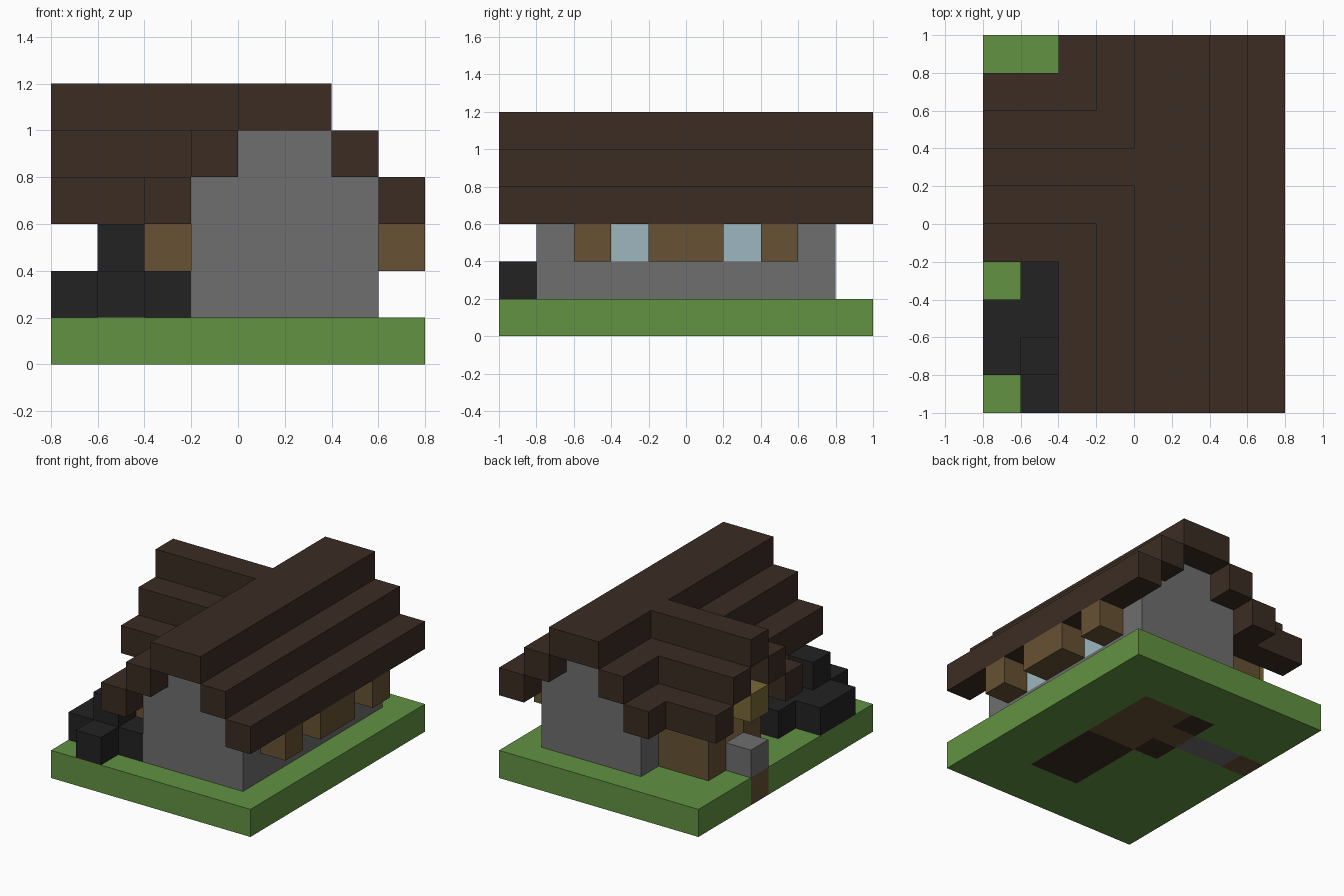
import bpy, bmesh
from mathutils import Vector

cube = bpy.data.objects.get("Cube")
if cube:
    bpy.data.objects.remove(cube, do_unlink=True)

SIZE = 0.2                       # edge of one block
ORIGIN = Vector((-0.8, -1.0, 0))


def linear(c):
    c /= 255
    return c / 12.92 if c <= 0.04045 else ((c + 0.055) / 1.055) ** 2.4


def material(name, *rgb):
    m = bpy.data.materials.new(name)
    m.use_nodes = True
    colour = [linear(c) for c in rgb] + [1]
    m.diffuse_color = colour
    m.node_tree.nodes["Principled BSDF"].inputs["Base Color"].default_value = colour
    return m


grass = material("grass green", 98, 146, 66)
dark_wood = material("dark wood", 59, 44, 35)
stone = material("stone grey", 110, 110, 110)
plank = material("plank brown", 103, 81, 52)
coal = material("rock black", 34, 34, 34)
glass = material("window blue", 157, 182, 191)
glow = material("lantern gold", 122, 104, 56)


def box(xs, ys, zs):
    """Set of block cells; each axis is one index or an inclusive pair."""
    rng = [range(a, a + 1) if isinstance(a, int) else range(a[0], a[1] + 1)
           for a in (xs, ys, zs)]
    return {(x, y, z) for x in rng[0] for y in rng[1] for z in rng[2]}


def part(name, mat, cells):
    """Skin a set of cells with outer faces and merge the flat areas."""
    bm = bmesh.new()
    for cell in cells:
        for axis in range(3):
            for side in (0, 1):
                near = list(cell)
                near[axis] += 2 * side - 1
                if tuple(near) in cells:
                    continue
                u, v = (axis + 1) % 3, (axis + 2) % 3
                ring = [(0, 0), (1, 0), (1, 1), (0, 1)]
                if not side:
                    ring.reverse()
                verts = []
                for du, dv in ring:
                    p = Vector(cell)
                    p[axis] += side
                    p[u] += du
                    p[v] += dv
                    verts.append(bm.verts.new(ORIGIN + p * SIZE))
                bm.faces.new(verts)
    bmesh.ops.remove_doubles(bm, verts=bm.verts, dist=0.001)
    bmesh.ops.dissolve_limit(bm, angle_limit=0.01, verts=bm.verts, edges=bm.edges)
    mesh = bpy.data.meshes.new(name)
    bm.to_mesh(mesh)
    bm.free()
    mesh.materials.append(mat)
    bpy.context.collection.objects.link(bpy.data.objects.new(name, mesh))


# Ground slab with the floors and path let into it
dark_floor = box((4, 5), (2, 4), 0)
plank_floor = box((4, 5), (5, 7), 0) | box(3, 6, 0)
path = box((1, 2), 6, 0)
path_end = box(0, 6, 0)
posts = box(3, 5, (0, 2)) | box(3, 7, (0, 2))
part("ground", grass, box((0, 7), (0, 9), 0)
     - dark_floor - plank_floor - path - path_end - posts)
part("dark_floor", dark_wood, dark_floor)
part("plank_floor", plank, plank_floor)
part("path", stone, path)
part("path_end", plank, path_end)
part("inner_door_posts", dark_wood, posts)

# Windows and stone walls with stepped gables
windows = box(6, 3, 2) | box(6, 6, 2) | box(3, 3, 2)
walls = box(6, (1, 8), (1, 2)) | box(3, (1, 4), (1, 2)) | box(3, 8, (1, 2))
for y in (1, 8):
    walls |= box((3, 6), y, (1, 3)) | box((4, 5), y, 4)
part("stone_walls", stone, walls - windows)
part("windows", glass, windows)

# Plank blocks under the eaves
part("right_eave_blocks", plank, box(7, 2, 2) | box(7, (4, 5), 2) | box(7, 7, 2))
part("left_eave_blocks", plank, box(2, 2, 2) | box(2, 4, 2))

# Side wing with doorway, lantern and step
wing = box(1, (5, 7), 3) | box(1, 6, 4)
for y in (5, 7):
    wing |= box((1, 2), y, (1, 2))
part("wing_walls", plank, wing)
part("lantern", glow, box(0, 6, 3))
part("step", stone, box(0, 6, 1))

# Stepped roof: long main ridge crossed by the wing ridge
part("ridge", dark_wood, box((4, 5), (0, 9), 5) | box((0, 3), 6, 5))
part("upper_roof", dark_wood, box(6, (0, 9), 4)
     | box(3, (0, 5), 4) | box(3, (7, 9), 4)
     | box((0, 3), 5, 4) | box((0, 3), 7, 4))
part("lower_roof", dark_wood, box(7, (0, 9), 3)
     | box(2, (0, 4), 3) | box(2, (8, 9), 3)
     | box((0, 2), 4, 3) | box((0, 2), 8, 3))

# Rock pile beside the front corner
part("rock_pile", coal, box(0, (1, 2), 1) | box(1, (0, 3), 1)
     | box(2, (1, 3), 1) | box(1, 1, 2))
